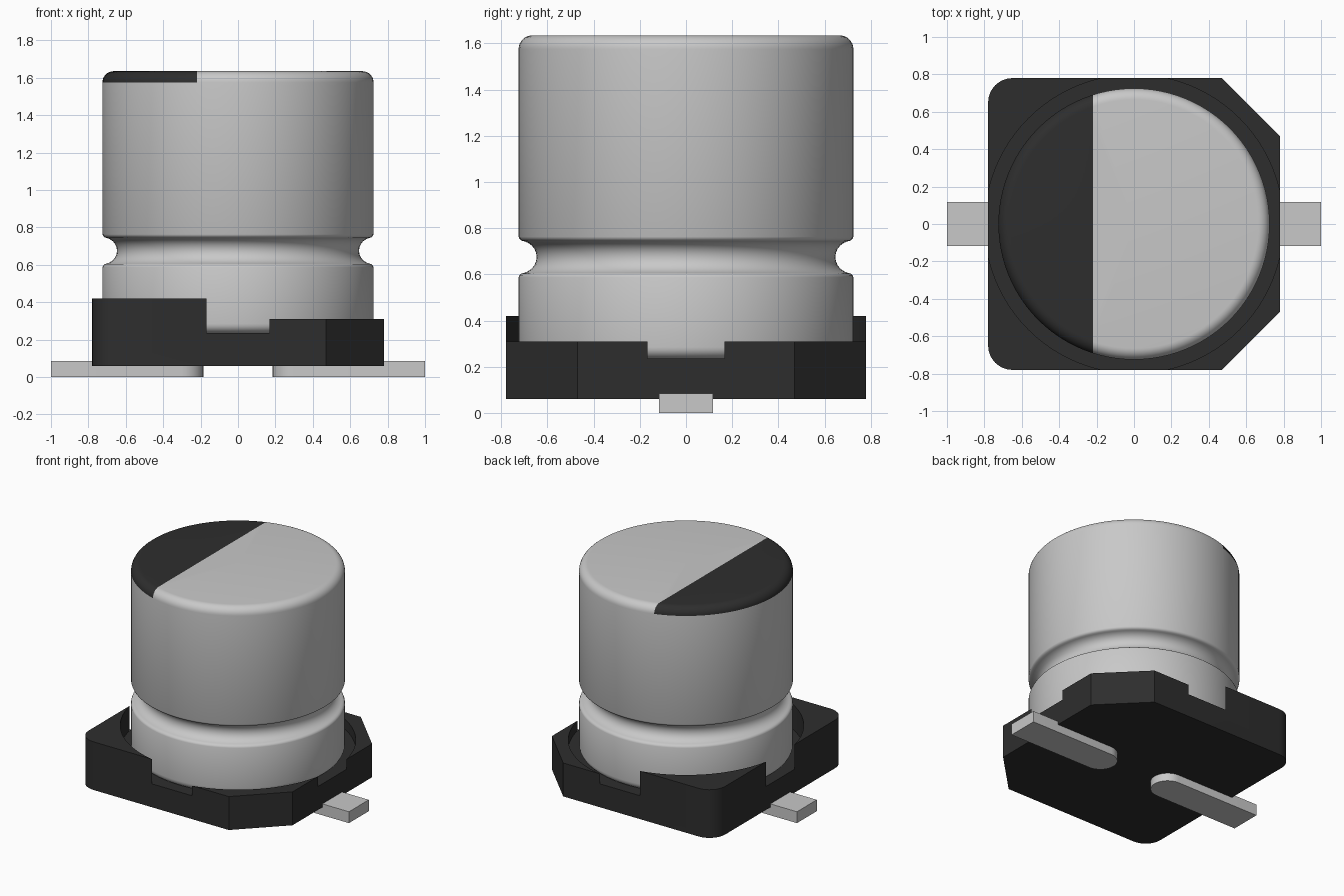
import bpy, bmesh, math
from mathutils import Vector

cube = bpy.data.objects.get("Cube")
if cube:
    bpy.data.objects.remove(cube, do_unlink=True)


def material(name, value):
    m = bpy.data.materials.new(name)
    m.use_nodes = True
    col = (value[0], value[1], value[2], 1)
    m.diffuse_color = col
    bsdf = m.node_tree.nodes["Principled BSDF"]
    bsdf.inputs["Base Color"].default_value = col
    bsdf.inputs["Roughness"].default_value = 0.5
    return m


silver = material("silver metal", (0.58, 0.58, 0.58))
black = material("black plastic", (0.027, 0.027, 0.027))


def finish(bm, name, mats, smooth=None):
    bmesh.ops.recalc_face_normals(bm, faces=bm.faces[:])
    me = bpy.data.meshes.new(name)
    bm.to_mesh(me)
    bm.free()
    ob = bpy.data.objects.new(name, me)
    bpy.context.collection.objects.link(ob)
    for m in mats:
        me.materials.append(m)
    bpy.ops.object.select_all(action='DESELECT')
    ob.select_set(True)
    bpy.context.view_layer.objects.active = ob
    if smooth:
        bpy.ops.object.shade_smooth_by_angle(angle=math.radians(smooth))
    return ob


def prism(name, outline, z0, z1, mats, smooth=None):
    bm = bmesh.new()
    face = bm.faces.new([bm.verts.new((x, y, z0)) for x, y in outline])
    top = bmesh.ops.extrude_face_region(bm, geom=[face], use_keep_orig=True)["geom"]
    bmesh.ops.translate(bm, vec=(0, 0, z1 - z0),
                        verts=[v for v in top if isinstance(v, bmesh.types.BMVert)])
    return finish(bm, name, mats, smooth)


def arc(cx, cy, r, a0, a1, n):
    return [(cx + r * math.cos(math.radians(a0 + (a1 - a0) * i / n)),
             cy + r * math.sin(math.radians(a0 + (a1 - a0) * i / n))) for i in range(n + 1)]


# Base: square with two chamfered and two rounded corners
H, C, R = 0.78, 0.47, 0.13
outline = ([(C, -H), (H, -C), (H, C), (C, H)]
           + arc(-H + R, H - R, R, 90, 180, 8)
           + arc(-H + R, -H + R, R, 180, 270, 8))
base = prism("base", outline, 0.06, 0.42, [black])

# Round pocket breaks through the four sides; the chamfered half is lower
pocket = prism("pocket_cutter", arc(0, 0, 0.798, 0, 360, 96)[:-1], 0.235, 0.6, [black])
step = prism("step_cutter", [(0, -1), (1, -1), (1, 1), (0, 1)], 0.31, 0.6, [black])
for cutter in (pocket, step):
    cutter.hide_render = True
    mod = base.modifiers.new("cut", 'BOOLEAN')
    mod.operation, mod.solver, mod.object = 'DIFFERENCE', 'EXACT', cutter
    bpy.ops.object.select_all(action='DESELECT')
    base.select_set(True)
    bpy.context.view_layer.objects.active = base
    bpy.ops.object.modifier_apply(modifier=mod.name)
    bpy.data.objects.remove(cutter, do_unlink=True)
bpy.ops.object.shade_smooth_by_angle(angle=math.radians(30))

# Can: revolved profile with rounded ends and a rolled groove
RAD, TOP, FIL, GZ = 0.725, 1.635, 0.06, 0.675
lower = [(0.725, 0.088), (0.721, 0.078), (0.712, 0.071), (0.700, 0.068), (0.685, 0.062),
         (0.668, 0.050), (0.655, 0.033), (0.649, 0.016)]
profile = [(0, 0.235)] + arc(RAD - 0.05, 0.285, 0.05, -90, 0, 6)
profile += [(r, GZ - d) for r, d in lower] + [(0.647, GZ)]
profile += [(r, GZ + d) for r, d in reversed(lower)]
profile += arc(RAD - FIL, TOP - FIL, FIL, 0, 90, 8) + [(0, TOP)]

bm = bmesh.new()
vs = [bm.verts.new((r, 0, z)) for r, z in profile]
es = [bm.edges.new(p) for p in zip(vs, vs[1:])]
bmesh.ops.spin(bm, geom=vs + es, cent=(0, 0, 0), axis=(0, 0, 1),
               angle=math.tau, steps=96, use_duplicate=False)
bmesh.ops.remove_doubles(bm, verts=bm.verts[:], dist=1e-4)

# Dark polarity mark on the top: cut the top faces, colour one side
CUT = -0.22
faces = [f for f in bm.faces if f.calc_center_median().z > TOP - FIL]
geom = set(faces)
for f in faces:
    geom.update(f.verts)
    geom.update(f.edges)
bmesh.ops.bisect_plane(bm, geom=list(geom), dist=1e-5,
                       plane_co=Vector((CUT, 0, 0)), plane_no=Vector((1, 0, 0)))
for f in bm.faces:
    c = f.calc_center_median()
    f.material_index = int(c.z > TOP - FIL and c.x < CUT)
finish(bm, "can", [silver, black], 35)

# Leads: flat strips with a rounded inner end
W, INNER = 0.117, 0.185
for side, name in ((1, "lead_left"), (-1, "lead_right")):
    strip = [(1, -W), (1, W)] + arc(INNER + W, 0, W, 90, 270, 16)
    prism(name, [(side * x, y) for x, y in strip], 0, 0.085, [silver], 30)
